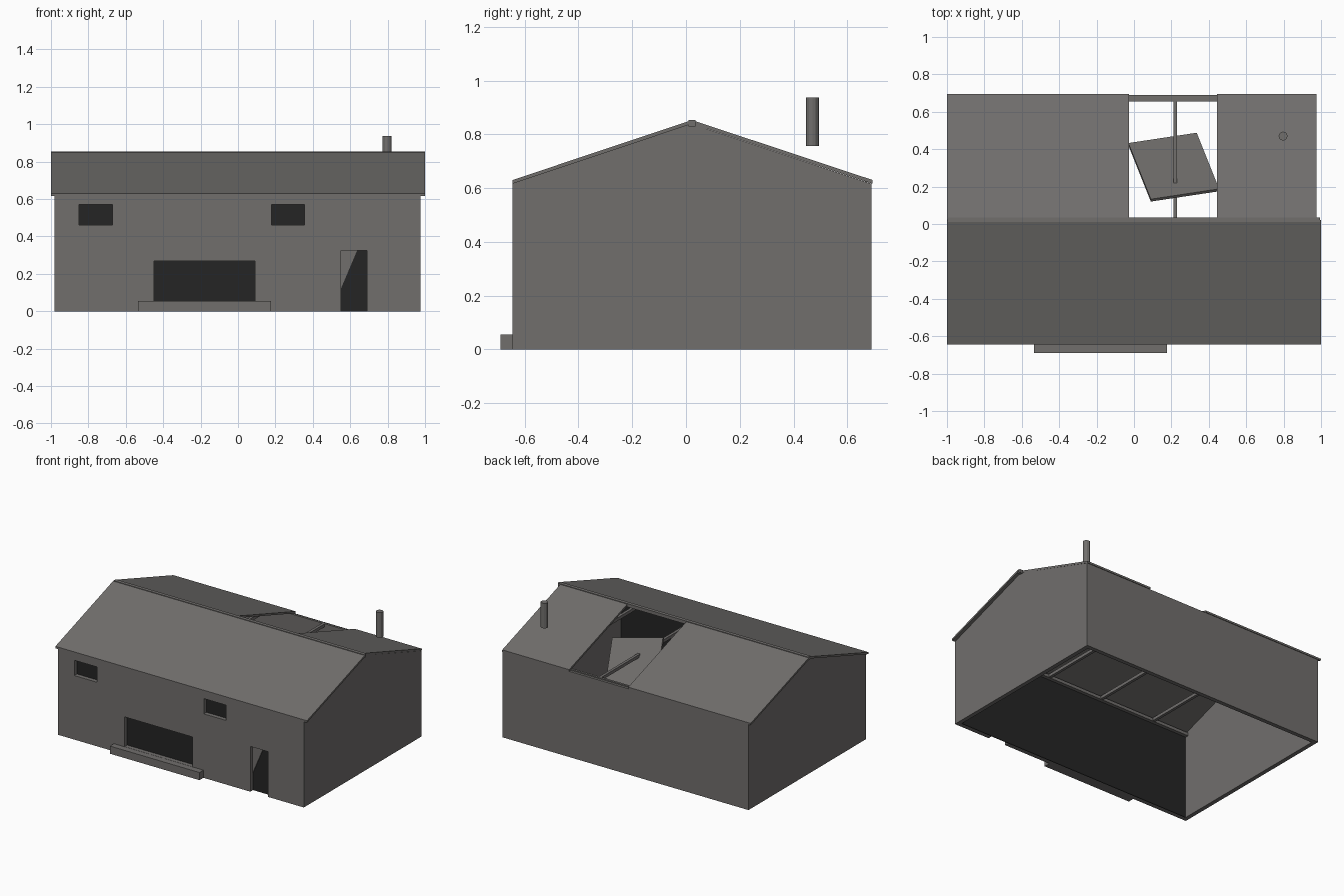
import bpy, bmesh
from mathutils import Vector

if "Cube" in bpy.data.objects:
    bpy.data.objects.remove(bpy.data.objects["Cube"])


def material(name, rgb):
    m = bpy.data.materials.new(name)
    m.diffuse_color = (*rgb, 1)
    m.use_nodes = True
    m.node_tree.nodes["Principled BSDF"].inputs["Base Color"].default_value = m.diffuse_color
    return m


GREY = material("weathered_grey", (0.165, 0.158, 0.152))
DARK = material("dark_interior", (0.018, 0.018, 0.018))


def prism(name, pts, offset, mat=GREY):
    """Extrude a planar polygon along an offset vector."""
    bm = bmesh.new()
    face = bm.faces.new([bm.verts.new(p) for p in pts])
    new = bmesh.ops.extrude_face_region(bm, geom=[face])["geom"]
    bmesh.ops.translate(bm, vec=offset, verts=[g for g in new if isinstance(g, bmesh.types.BMVert)])
    bmesh.ops.recalc_face_normals(bm, faces=bm.faces)
    me = bpy.data.meshes.new(name)
    bm.to_mesh(me)
    bm.free()
    me.materials.append(mat)
    ob = bpy.data.objects.new(name, me)
    bpy.context.collection.objects.link(ob)
    return ob


def box(name, x0, x1, y0, y1, z0, z1, mat=GREY):
    return prism(name, [(x0, y0, z0), (x1, y0, z0), (x1, y1, z0), (x0, y1, z0)], (0, 0, z1 - z0), mat)


def yz_prism(name, x0, x1, profile, mat=GREY):
    return prism(name, [(x0, y, z) for y, z in profile], (x1 - x0, 0, 0), mat)


XL, XR, YF, YB = -0.98, 0.975, -0.645, 0.69
RIDGE, TOP, EAVE, T, W = 0.022, 0.853, 0.63, 0.014, 0.03

# gable end walls
gable = [(YF, 0), (YB, 0), (YB, EAVE - T), (RIDGE, TOP - T), (YF, EAVE - T)]
yz_prism("left_gable_wall", XL, XL + W, gable)
yz_prism("right_gable_wall", XR - W, XR, gable)

# back wall and front wall with openings
box("back_wall", XL + W, XR - W, YB - W, YB, 0, EAVE - T)
front = box("front_wall", XL + W, XR - W, YF, YF + W, 0, EAVE - T)
openings = [(-0.85, -0.67, 0.46, 0.57), (0.18, 0.355, 0.46, 0.57),
            (-0.45, 0.09, 0.056, 0.27), (0.55, 0.69, -0.1, 0.325)]
for x0, x1, z0, z1 in openings:
    cutter = box("opening_cutter", x0, x1, YF - 0.1, YF + 0.1, z0, z1)
    cutter.hide_render = True
    mod = front.modifiers.new("opening", "BOOLEAN")
    mod.operation, mod.solver, mod.object = "DIFFERENCE", "EXACT", cutter
    bpy.context.view_layer.objects.active = front
    bpy.ops.object.modifier_apply(modifier=mod.name)
    bpy.data.objects.remove(cutter)

# dark lining behind the openings, broken door piece, front step
box("dark_lining", XL + W, XR - W, YF + W, YF + W + 0.005, 0, EAVE - T, DARK)
prism("broken_door_piece", [(0.55, YF + 0.022, 0.12), (0.55, YF + 0.022, 0.325), (0.637, YF + 0.022, 0.325)],
      (0, 0.006, 0))
box("front_step", -0.535, 0.177, -0.69, YF, 0, 0.055)

# roof panels; the back slope has a gap
front_slope = [(YF, EAVE), (RIDGE, TOP), (RIDGE, TOP - T), (YF, EAVE - T)]
back_slope = [(YB + 0.004, EAVE), (RIDGE, TOP), (RIDGE, TOP - T), (YB + 0.004, EAVE - T)]
yz_prism("front_roof", -1, 1, front_slope)
yz_prism("back_roof_left", -1, -0.027, back_slope)
yz_prism("back_roof_right", 0.443, XR, back_slope)
box("ridge_beam", -0.995, 0.995, 0.01, 0.035, 0.829, 0.853)

# wall plates and ceiling joists
box("front_plate", XL + W, XR - W, YF + W + 0.005, YF + W + 0.03, 0.6, 0.622)
box("back_plate", XL + W, XR - W, YB - W - 0.004, YB - W + 0.012, 0.6, 0.624)
for x in (-0.66, -0.22, 0.22, 0.66):
    box("ceiling_joist", x - 0.01, x + 0.01, YF + W, YB - W, 0.602, 0.624)

# fallen roof section leaning over a joist
corner, far = Vector((-0.03, 0.42, 0.33)), Vector((0.09, 0.12, 0.73))
side = Vector((0.365, 0.055, -0.075))
normal = side.cross(far - corner).normalized()
prism("fallen_roof_section", [corner, corner + side, far + side, far], normal * -0.016)

# chimney pipe
bm = bmesh.new()
bmesh.ops.create_cone(bm, cap_ends=True, segments=12, radius1=0.024, radius2=0.024, depth=0.18)
me = bpy.data.meshes.new("chimney_pipe")
bm.to_mesh(me)
bm.free()
me.materials.append(GREY)
pipe = bpy.data.objects.new("chimney_pipe", me)
pipe.location = (0.797, 0.47, 0.847)
bpy.context.collection.objects.link(pipe)
